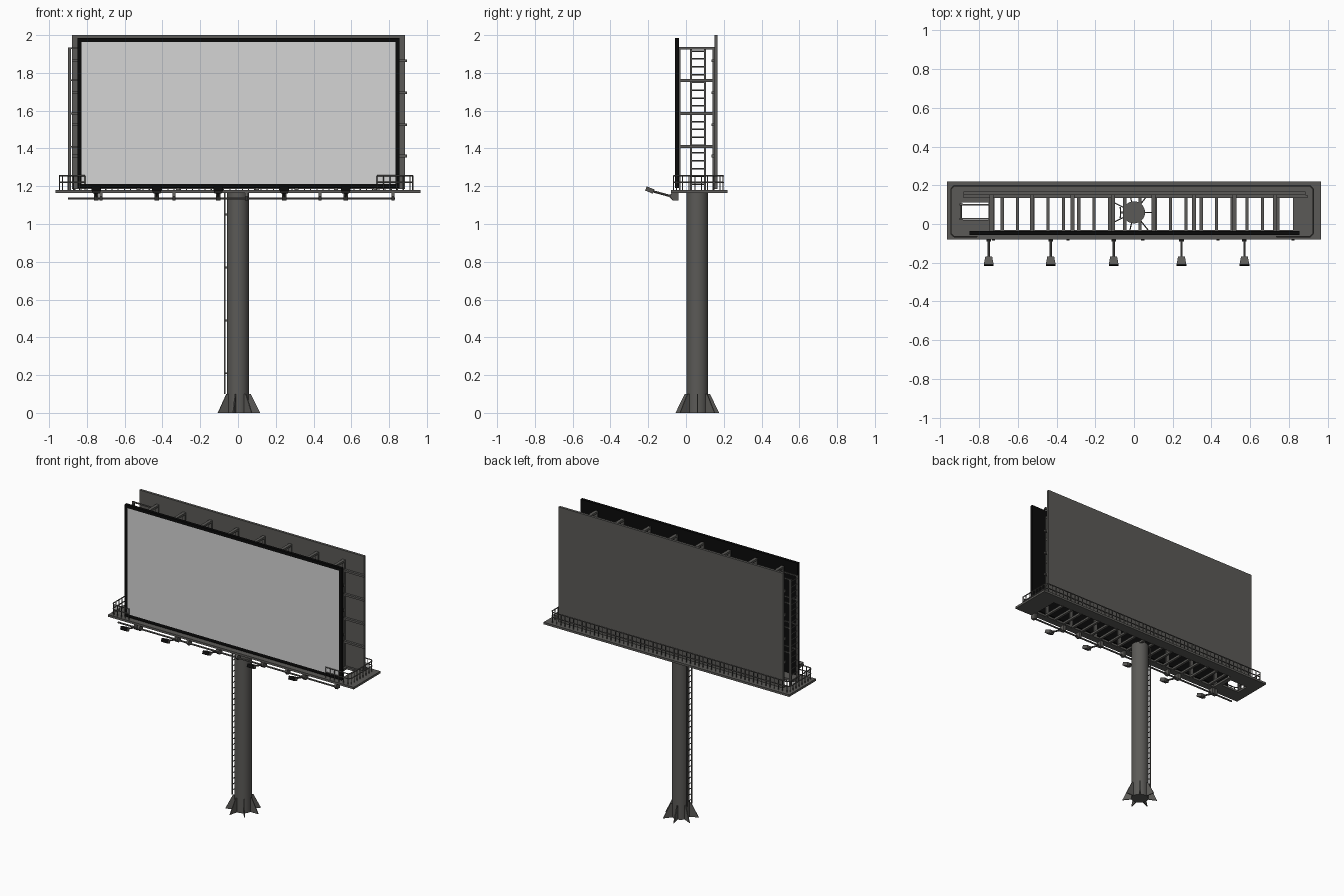
import bpy, bmesh, math
from mathutils import Vector, Matrix

if "Cube" in bpy.data.objects:
    bpy.data.objects.remove(bpy.data.objects["Cube"])


def material(name, col):
    m = bpy.data.materials.new(name)
    m.diffuse_color = (*col, 1)
    m.use_nodes = True
    m.node_tree.nodes["Principled BSDF"].inputs["Base Color"].default_value = m.diffuse_color
    return m


STEEL = material("dark_steel", (0.105, 0.102, 0.095))
BLACK = material("black_frame", (0.003, 0.003, 0.003))
SCREEN = material("pale_screen", (0.66, 0.66, 0.66))


def finish(name, bm, *mats, smooth=False):
    bmesh.ops.recalc_face_normals(bm, faces=bm.faces)
    me = bpy.data.meshes.new(name)
    bm.to_mesh(me)
    bm.free()
    ob = bpy.data.objects.new(name, me)
    bpy.context.collection.objects.link(ob)
    for m in mats:
        me.materials.append(m)
    if smooth:
        bpy.context.view_layer.objects.active = ob
        ob.select_set(True)
        bpy.ops.object.shade_smooth_by_angle(angle=math.radians(35))
        ob.select_set(False)
    return ob


def box(bm, x0, x1, y0, y1, z0, z1):
    mat = Matrix.Translation(((x0 + x1) / 2, (y0 + y1) / 2, (z0 + z1) / 2)) \
        @ Matrix.Diagonal((x1 - x0, y1 - y0, z1 - z0, 1))
    return bmesh.ops.create_cube(bm, size=1, matrix=mat)["verts"]


def rod(bm, p, q, r, n=6):
    p, q = Vector(p), Vector(q)
    d = q - p
    mat = Matrix.Translation((p + q) / 2) @ d.to_track_quat('Z', 'Y').to_matrix().to_4x4()
    bmesh.ops.create_cone(bm, cap_ends=True, segments=n, radius1=r, radius2=r,
                          depth=d.length, matrix=mat)


def prism_x(bm, pts, x0, x1):
    """Extrude a y,z profile along x."""
    f = bm.faces.new([bm.verts.new((x0, y, z)) for y, z in pts])
    new = bmesh.ops.extrude_face_region(bm, geom=[f])["geom"]
    bmesh.ops.translate(bm, vec=(x1 - x0, 0, 0),
                        verts=[v for v in new if isinstance(v, bmesh.types.BMVert)])


PY = 0.06   # pole centre in y

# Pole
bm = bmesh.new()
rod(bm, (0, PY, 0), (0, PY, 1.175), 0.057, 32)
finish("pole", bm, STEEL, smooth=True)

# Seven base fins
bm = bmesh.new()
for i in range(7):
    a = i * math.tau / 7
    old = set(bm.verts)
    prism_x(bm, [(0.04, 0), (0.118, 0), (0.068, 0.1), (0.04, 0.1)], -0.003, 0.003)
    rot = Matrix.Translation((0, PY, 0)) @ Matrix.Rotation(a - math.pi / 2, 4, 'Z')
    bmesh.ops.transform(bm, matrix=rot, verts=[v for v in bm.verts if v not in old])
finish("base_fins", bm, STEEL)

# Ladder up the pole
bm = bmesh.new()
for y in (0.035, 0.085):
    box(bm, -0.074, -0.066, y - 0.004, y + 0.004, 0.1, 1.17)
for i in range(26):
    rod(bm, (-0.07, 0.035, 0.13 + i * 0.04), (-0.07, 0.085, 0.13 + i * 0.04), 0.003)
for i in range(4):
    box(bm, -0.07, -0.04, 0.055, 0.065, 0.205 + 0.28 * i, 0.215 + 0.28 * i)
finish("pole_ladder", bm, STEEL)

# Platform deck with central opening and ladder hatch
bm = bmesh.new()
Z0, Z1 = 1.165, 1.18
box(bm, -0.965, 0.965, -0.08, -0.03, Z0, Z1)
box(bm, -0.965, 0.965, 0.145, 0.22, Z0, Z1)
box(bm, 0.82, 0.965, -0.03, 0.145, Z0, Z1)
box(bm, -0.965, -0.89, -0.03, 0.145, Z0, Z1)
box(bm, -0.75, -0.72, -0.03, 0.145, Z0, Z1)
box(bm, -0.89, -0.75, -0.03, 0.02, Z0, Z1)
box(bm, -0.89, -0.75, 0.11, 0.145, Z0, Z1)
finish("platform_deck", bm, STEEL)

# Platform cross bars
bm = bmesh.new()
for i in range(19):
    x = -0.68 + i * 0.079
    box(bm, x - 0.008, x + 0.008, -0.04, 0.15, 1.163, 1.178)
finish("platform_bars", bm, STEEL)

# Guard railing around ends and back
path = [Vector(p) for p in [(-0.81, -0.065, 0), (-0.93, -0.065, 0), (-0.945, -0.05, 0),
                            (-0.945, 0.18, 0), (-0.93, 0.197, 0), (0.91, 0.197, 0),
                            (0.925, 0.18, 0), (0.925, -0.05, 0), (0.91, -0.065, 0),
                            (0.735, -0.065, 0)]]
bm = bmesh.new()
for a, b in zip(path, path[1:]):
    for z in (1.255, 1.22):
        up = Vector((0, 0, z))
        rod(bm, a + up, b + up, 0.004)
    n = max(1, round((b - a).length / 0.033))
    for k in range(n):
        p = a.lerp(b, k / n)
        rod(bm, (p.x, p.y, 1.178), (p.x, p.y, 1.255), 0.003, 5)
rod(bm, path[-1] + Vector((0, 0, 1.178)), path[-1] + Vector((0, 0, 1.255)), 0.003, 5)
finish("guard_railing", bm, STEEL)

# Front display: black frame, inset pale screen
bm = bmesh.new()
box(bm, -0.85, 0.855, -0.057, -0.036, 1.19, 1.985)
front = min(bm.faces, key=lambda f: f.calc_center_median().y)
bmesh.ops.inset_individual(bm, faces=[front], thickness=0.03, depth=0)
front.material_index = 1
finish("front_display", bm, BLACK, SCREEN)

# Back panel
bm = bmesh.new()
box(bm, -0.88, 0.885, 0.15, 0.168, 1.185, 2.0)
finish("back_panel", bm, STEEL)

# Horizontal beams behind the back panel
bm = bmesh.new()
for z in (1.36, 1.525, 1.695, 1.865):
    box(bm, -0.88, 0.895, 0.134, 0.15, z - 0.007, z + 0.007)
finish("back_panel_beams", bm, STEEL)

# Struts and uprights joining the two panels
bm = bmesh.new()
for i in range(8):
    x = -0.735 + i * 0.209
    for z in (1.41, 1.585, 1.76, 1.93):
        box(bm, x - 0.011, x + 0.011, -0.037, 0.151, z - 0.007, z + 0.007)
    for y0, y1 in ((-0.037, -0.03), (0.14, 0.15)):
        box(bm, x - 0.011, x + 0.011, y0, y1, 1.178, 1.93)
finish("panel_struts", bm, STEEL)

# Ladder between the panels, with ties to the first strut
bm = bmesh.new()
for y in (0.026, 0.1):
    box(bm, -0.9, -0.884, y - 0.005, y + 0.005, 1.178, 1.935)
    for z in (1.41, 1.585, 1.76, 1.93):
        box(bm, -0.89, -0.735, y - 0.004, y + 0.004, z - 0.004, z + 0.004)
for i in range(18):
    z = 1.21 + i * 0.0415
    rod(bm, (-0.892, 0.026, z), (-0.892, 0.1, z), 0.004)
finish("upper_ladder", bm, STEEL)

# Lamp supply pipe and brackets
bm = bmesh.new()
rod(bm, (-0.9, -0.06, 1.135), (0.83, -0.06, 1.135), 0.006, 8)
for x in (-0.725, -0.34, 0.045, 0.433, 0.82):
    prism_x(bm, [(-0.085, 1.145), (-0.07, 1.125), (-0.04, 1.125), (-0.04, 1.166),
                 (-0.075, 1.166)], x - 0.008, x + 0.008)
finish("lamp_pipe", bm, STEEL)

# Five lamps: mount, arm and tapered head with dark lens
for i, x in enumerate((-0.75, -0.43, -0.105, 0.245, 0.57)):
    bm = bmesh.new()
    prism_x(bm, [(-0.09, 1.145), (-0.07, 1.125), (-0.04, 1.125), (-0.04, 1.166),
                 (-0.08, 1.16)], x - 0.012, x + 0.012)
    rod(bm, (x, -0.08, 1.147), (x, -0.175, 1.173), 0.006, 8)
    head = box(bm, -0.025, 0.025, -0.022, 0.022, -0.012, 0.012)
    for v in head:
        if v.co.y > 0:
            v.co.x *= 0.7
    lens = min({f for v in head for f in v.link_faces},
               key=lambda f: f.calc_center_median().y)
    lens.material_index = 1
    bmesh.ops.transform(bm, verts=head, matrix=Matrix.Translation((x, -0.192, 1.18))
                        @ Matrix.Rotation(math.radians(-22), 4, 'X'))
    finish(f"lamp_{i + 1}", bm, STEEL, BLACK)
